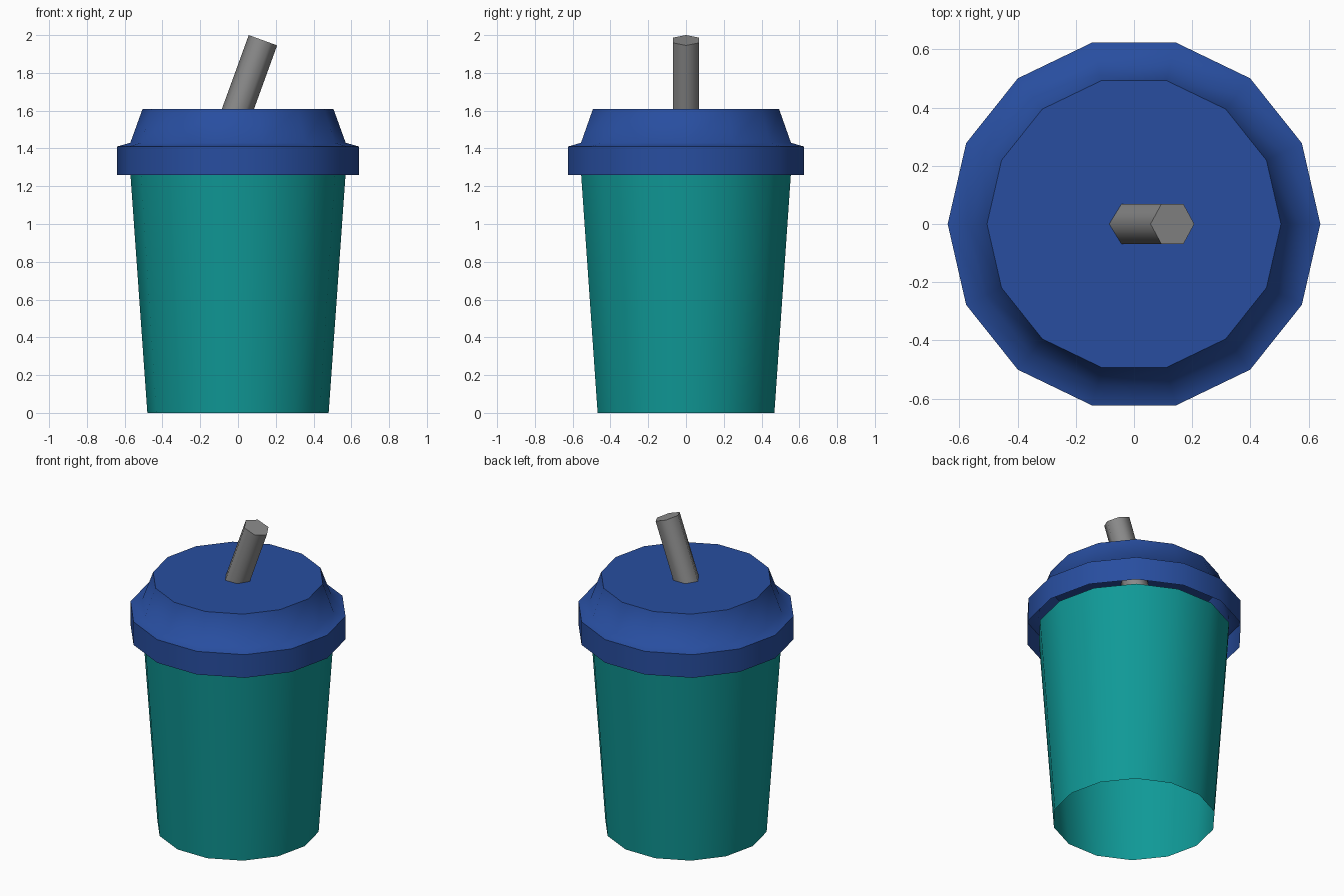
import bpy
import bmesh
from math import sin, cos, tau, radians
from mathutils import Matrix

cube = bpy.data.objects.get("Cube")
if cube:
    bpy.data.objects.remove(cube, do_unlink=True)


def make_material(name, color):
    mat = bpy.data.materials.new(name)
    mat.use_nodes = True
    mat.diffuse_color = (*color, 1)
    mat.node_tree.nodes["Principled BSDF"].inputs["Base Color"].default_value = (*color, 1)
    return mat


def lathe(name, profile, sides, mat, cap_start=False, cap_end=False, matrix=None):
    """Revolve (radius, height) points, listed upwards, around z."""
    bm = bmesh.new()
    rings = [[bm.verts.new((r * cos(tau * i / sides), r * sin(tau * i / sides), z))
              for i in range(sides)] for r, z in profile]
    for low, high in zip(rings, rings[1:]):
        for i in range(sides):
            j = (i + 1) % sides
            bm.faces.new((low[i], low[j], high[j], high[i]))
    if cap_start:
        bm.faces.new(rings[0][::-1])
    if cap_end:
        bm.faces.new(rings[-1])
    if matrix:
        bm.transform(matrix)
    mesh = bpy.data.meshes.new(name)
    bm.to_mesh(mesh)
    bm.free()
    mesh.materials.append(mat)
    obj = bpy.data.objects.new(name, mesh)
    bpy.context.collection.objects.link(obj)
    # Smooth sides, crisp rims
    bpy.ops.object.select_all(action="DESELECT")
    obj.select_set(True)
    bpy.context.view_layer.objects.active = obj
    bpy.ops.object.shade_smooth_by_angle(angle=radians(65))
    return obj


teal = make_material("teal", (0.005, 0.32, 0.31))
blue = make_material("blue", (0.021, 0.076, 0.35))
grey = make_material("grey", (0.26, 0.26, 0.26))

# Tapered open sleeve of the cup
lathe("cup_body", [(0.48, 0), (0.57, 1.27)], 14, teal)

# Lid: overhanging rim, narrow ledge, sloped wall and flat top, hollow below
lathe("lid", [(0.64, 1.26), (0.64, 1.41), (0.57, 1.43), (0.505, 1.61)],
      14, blue, cap_end=True)

# Leaning six-sided straw passing through the lid
lean = Matrix.Translation((0, 0, 1.61)) @ Matrix.Rotation(radians(20), 4, "Y")
lathe("straw", [(0.08, -0.3), (0.08, 0.386)], 6, grey,
      cap_start=True, cap_end=True, matrix=lean)
